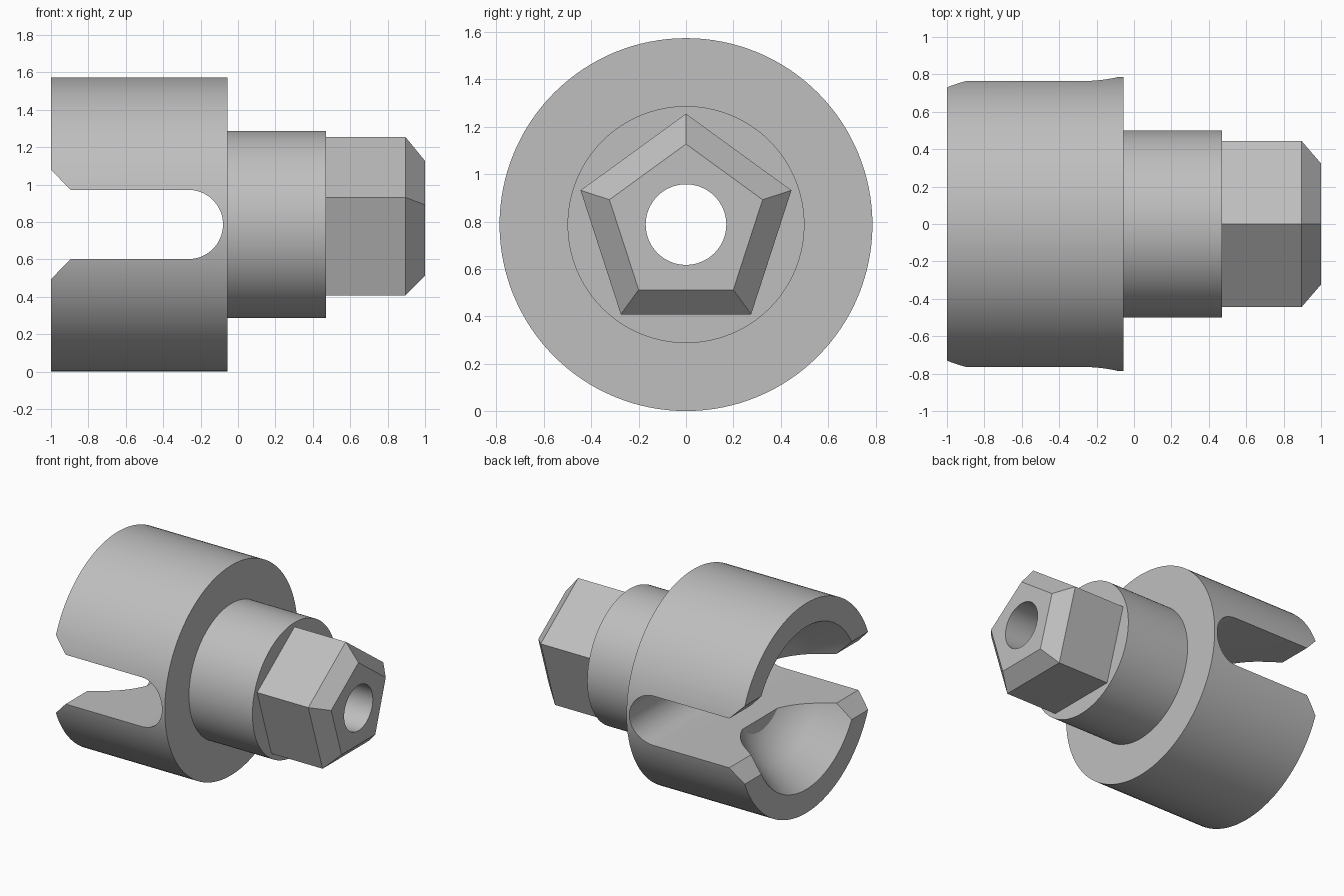
import bpy, bmesh, math

AXIS_Z = 0.787
BORE = 0.17

if "Cube" in bpy.data.objects:
    bpy.data.objects.remove(bpy.data.objects["Cube"], do_unlink=True)

steel = bpy.data.materials.new("light grey metal")
steel.use_nodes = True
GREY = (0.52, 0.52, 0.52, 1)
steel.diffuse_color = GREY
steel.node_tree.nodes["Principled BSDF"].inputs["Base Color"].default_value = GREY


def finish(name, bm):
    bmesh.ops.recalc_face_normals(bm, faces=bm.faces)
    mesh = bpy.data.meshes.new(name)
    bm.to_mesh(mesh)
    bm.free()
    mesh.materials.append(steel)
    obj = bpy.data.objects.new(name, mesh)
    obj.location.z = AXIS_Z
    bpy.context.collection.objects.link(obj)
    return obj


def ring(bm, x, radius, sides):
    """Ring of vertices around the x axis, first one pointing up."""
    angles = [2 * math.pi * i / sides for i in range(sides)]
    return [bm.verts.new((x, radius * math.sin(a), radius * math.cos(a))) for a in angles]


def bridge(bm, a, b):
    for i in range(len(a)):
        j = (i + 1) % len(a)
        bm.faces.new((a[i], a[j], b[j], b[i]))


def lathe(name, profile, sides=128):
    """Closed (x, radius) outline turned around the x axis."""
    bm = bmesh.new()
    rings = [ring(bm, x, r, sides) for x, r in profile]
    for k in range(len(rings)):
        bridge(bm, rings[k - 1], rings[k])
    return finish(name, bm)


def prism(name, sections, sides):
    """Capped solid through (x, radius) sections."""
    bm = bmesh.new()
    rings = [ring(bm, x, r, sides) for x, r in sections]
    for a, b in zip(rings, rings[1:]):
        bridge(bm, a, b)
    bm.faces.new(rings[0])
    bm.faces.new(rings[-1])
    return finish(name, bm)


def cut(obj, cutter):
    mod = obj.modifiers.new("cut", "BOOLEAN")
    mod.operation = "DIFFERENCE"
    mod.solver = "EXACT"
    mod.object = cutter
    bpy.context.view_layer.objects.active = obj
    bpy.ops.object.modifier_apply(modifier=mod.name)
    bpy.data.objects.remove(cutter, do_unlink=True)


def shade(obj):
    bpy.ops.object.select_all(action="DESELECT")
    obj.select_set(True)
    bpy.context.view_layer.objects.active = obj
    bpy.ops.object.shade_smooth_by_angle(angle=math.radians(25))


# Turned body: slotted cup, collar, bowl-shaped socket and through bore
SOCKET_X, SOCKET_R, FLOOR_R = -0.79, 0.565, 0.28
start, end = math.asin(0.47 / SOCKET_R), math.asin(FLOOR_R / SOCKET_R)
bowl = []
for i in range(13):
    a = start + (end - start) * i / 12
    bowl.append((SOCKET_X + SOCKET_R * (math.cos(a) - math.cos(start)), SOCKET_R * math.sin(a)))
body = lathe("slotted_cup_and_collar", [
    (-1, 0.61), (-1, 0.787), (-0.057, 0.787), (-0.057, 0.5),
    (0.47, 0.5), (0.47, BORE), (bowl[-1][0], BORE)] + bowl[::-1])

# Cross slot with round end and flared mouth
HALF, CENTRE = 0.185, -0.265
outline = [(-1.1, -0.395), (-0.895, -HALF)]
for i in range(33):
    a = -math.pi / 2 + math.pi * i / 32
    outline.append((CENTRE + HALF * math.cos(a), HALF * math.sin(a)))
outline += [(-0.895, HALF), (-1.1, 0.395)]
bm = bmesh.new()
sides = [[bm.verts.new((x, y, z)) for x, z in outline] for y in (-1, 1)]
bridge(bm, *sides)
for loop in sides:
    bm.faces.new(loop)
cut(body, finish("slot_cutter", bm))
shade(body)

# Five-sided drive head with tapered tip
head = prism("pentagon_drive_head", [(0.47, 0.468), (0.895, 0.468), (1, 0.34)], 5)
cut(head, prism("bore_cutter", [(0.3, BORE), (1.2, BORE)], 128))
shade(head)
